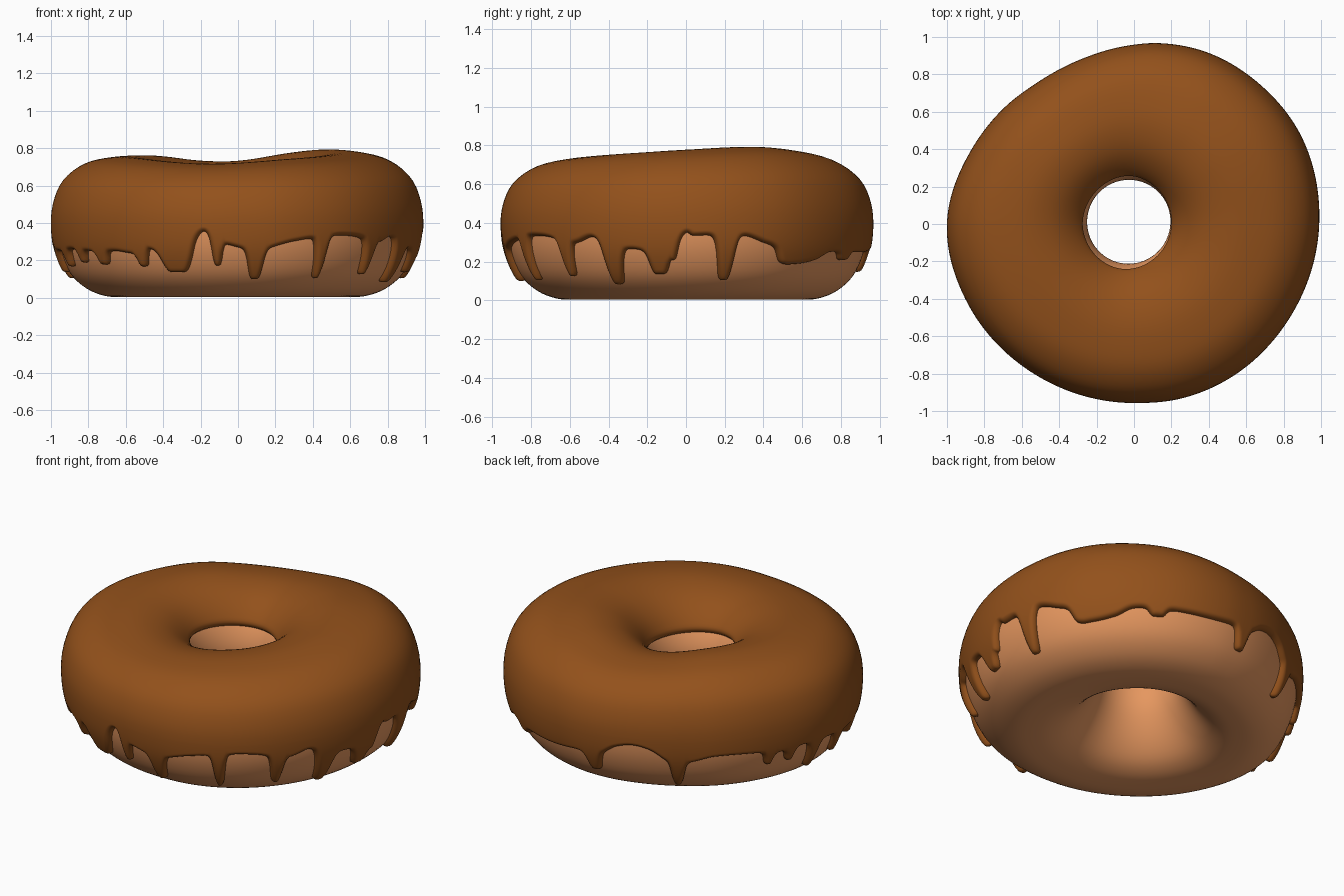
import bpy, math
from mathutils import Vector

if "Cube" in bpy.data.objects:
    bpy.data.objects.remove(bpy.data.objects["Cube"])

COLS = 720      # icing columns around the ring
THICK = 0.032   # icing thickness

def cyc(table, deg):
    """Smooth periodic interpolation of (degrees, value) pairs."""
    n = len(table)
    deg = deg % 360
    def p(i):
        return table[i % n][0] + 360 * (i // n), table[i % n][1]
    i = max([k for k in range(-1, n) if p(k)[0] <= deg])
    (x0, y0), (x1, y1), (x2, y2), (x3, y3) = p(i - 1), p(i), p(i + 1), p(i + 2)
    h = x2 - x1
    u = (deg - x1) / h
    m1, m2 = (y2 - y0) / (x2 - x0) * h, (y3 - y1) / (x3 - x1) * h
    return ((2*u**3 - 3*u*u + 1) * y1 + (u**3 - 2*u*u + u) * m1
            + (3*u*u - 2*u**3) * y2 + (u**3 - u*u) * m2)

# Outline of the ring seen from above, and height of its crest
OUTER = [(0, .99), (28, 1.01), (48, 1.005), (66, .998), (82, .976), (93, .952),
         (108, .925), (124, .916), (137, .93), (155, .955), (180, 1.0), (206, .985),
         (238, .962), (270, .957), (285, .966), (302, .97), (330, .972)]
CREST = [(0, .775), (35, .79), (60, .773), (90, .73), (110, .73), (140, .756),
         (165, .757), (200, .745), (255, .714), (300, .74), (335, .76)]

# Cross-section (0 = hole wall, 1 = outer wall; height)
PROFILE = [(.50, .005), (.64, .01), (.78, .05), (.90, .13), (.975, .25), (1, .38),
           (.985, .50), (.92, .61), (.78, .69), (.60, .722), (.42, .725), (.25, .69),
           (.12, .62), (.04, .53), (0, .42), (.02, .30), (.11, .17), (.23, .07), (.36, .02)]
NP = len(PROFILE)

def section(t):
    i, u = math.floor(t), t - math.floor(t)
    a, b, c, d = (Vector(PROFILE[(i + k) % NP]) for k in (-1, 0, 1, 2))
    return .5 * (2*b + (c - a)*u + (2*a - 5*b + 4*c - d)*u*u + (3*b - a - 3*c + d)*u**3)

def ring_params(deg):
    th = math.radians(deg)
    hole = .223 - .028 * math.cos(th) + .012 * math.sin(th)
    return th, hole, cyc(OUTER, deg) - THICK, (cyc(CREST, deg) - THICK - .38) / (.725 - .38)

def point(params, t, off=0.0):
    th, hole, outer, k = params
    def flat(s):
        a, z = section(s)
        if z > .38:   # crest height varies round the ring, less so inside the hole
            z = .38 + (z - .38) * k
        return Vector((hole + a * (outer - hole), z))
    q = flat(t)
    if off:
        d = (flat(t + .02) - flat(t - .02)).normalized()
        q += off * Vector((d.y, -d.x))
    return (q.x * math.cos(th), q.x * math.sin(th), max(q.y, 0))

def t_at(z, lo, hi):
    """Profile position with height z between lo and hi."""
    up = section(hi).y > section(lo).y
    for _ in range(22):
        mid = (lo + hi) / 2
        if (section(mid).y < z) == up:
            lo = mid
        else:
            hi = mid
    return lo

def make(name, verts, faces, colour):
    me = bpy.data.meshes.new(name)
    me.from_pydata(verts, [], faces)
    me.polygons.foreach_set("use_smooth", [True] * len(me.polygons))
    mat = bpy.data.materials.new(name + "_colour")
    mat.diffuse_color = (*colour, 1)
    mat.use_nodes = True
    mat.node_tree.nodes["Principled BSDF"].inputs["Base Color"].default_value = mat.diffuse_color
    me.materials.append(mat)
    ob = bpy.data.objects.new(name, me)
    bpy.context.collection.objects.link(ob)

# Dough ring
M, K = 144, NP * 4
verts, faces = [], []
for i in range(M):
    pr = ring_params(i * 360 / M)
    verts += [point(pr, j / 4) for j in range(K)]
for i in range(M):
    for j in range(K):
        n, j2 = (i + 1) % M, (j + 1) % K
        faces.append((i*K + j, n*K + j, n*K + j2, i*K + j2))
make("dough", verts, faces, (.79, .31, .115))

# Height of the icing edge around the outside, between drips
EDGE = [(0, .35), (2, .335), (8, .34), (17, .34), (24, .30), (28, .27), (30.5, .20), (36, .19),
        (44, .21), (50, .25), (62, .25), (75, .25), (84, .26), (95, .28), (100, .325),
        (106, .345), (112, .325), (118, .27), (127, .26), (135, .29), (148, .29), (158, .27),
        (168, .28), (180, .27), (192, .25), (203, .26), (214, .25), (226, .25), (233, .24),
        (241, .27), (254, .27), (256, .33), (258.5, .36), (260.5, .34), (266, .29),
        (271, .27), (280, .27), (288, .30), (300, .33), (310, .33), (323, .30),
        (330, .33), (342, .27), (351, .27), (356, .28)]
# Drips: angle, half width, tip height
DRIPS = [(12.5, 2.8, .11), (58, 3, .21), (91, 2.8, .15), (122, 2.6, .095), (155, 1.8, .20),
         (163, 1.8, .20), (173, 2, .11), (185, 1.8, .14), (197, 2, .17), (208, 2, .19),
         (219, 2.6, .18), (236, 2.2, .17), (248.5, 5.5, .14), (263, 1.9, .175),
         (276, 2.8, .105), (298.5, 2.1, .11), (318.5, 2.3, .13), (336, 3.2, .09),
         (351.5, 3.6, .14), (355.5, 2, .21)]

def edge_z(deg):
    base = cyc(EDGE, deg)
    drop = 0
    for a, w, tip in DRIPS:
        x = abs((deg - a + 180) % 360 - 180) / w
        drop = max(drop, (base - tip) / (1 + x ** 6))
    return base - drop

edges = [edge_z(i * 360 / COLS) for i in range(COLS)]
STEP = math.radians(360 / COLS) * .93

def edge_distance(i, z):
    """Distance along the surface to the wavy edge."""
    best = 9
    for k in range(-6, 6):
        x0, y0 = k * STEP, (edges[(i + k) % COLS] - z) * 1.1
        dx, dy = STEP, (edges[(i + k + 1) % COLS] - z) * 1.1 - y0
        u = min(1, max(0, -(x0 * dx + y0 * dy) / (dx * dx + dy * dy)))
        best = min(best, math.hypot(x0 + u * dx, y0 + u * dy))
    return best

def lip(d, w=.03):
    u = 1 - min(d / w, 1)
    return -.006 + (THICK + .006) * math.sqrt(max(0, 1 - u * u))

# Icing shell: rounded lip below, smooth over the top, short lip in the hole
LOW, TOP = 20, 36
T_MID = t_at(.40, 4, 6)
verts, faces = [], []
ROWS = LOW + TOP + 1
for i in range(COLS):
    deg = i * 360 / COLS
    pr = ring_params(deg)
    t0 = t_at(edges[i], 1, 5)
    for j in range(LOW):
        t = t0 + (T_MID - t0) * (j / LOW) ** 1.6
        d = 0 if j == 0 else edge_distance(i, section(t).y)
        verts.append(point(pr, t, lip(d)))
    z_in = .535 - .015 * math.cos(pr[0])
    t1 = t_at(.38 + (z_in - .38) / pr[3], 11, 14)
    for j in range(TOP + 1):
        t = T_MID + (t1 - T_MID) * (1 - (1 - j / TOP) ** 1.3)
        verts.append(point(pr, t, lip((t1 - t) * .1)))
for i in range(COLS):
    n = (i + 1) % COLS
    for j in range(ROWS - 1):
        faces.append((i*ROWS + j, n*ROWS + j, n*ROWS + j + 1, i*ROWS + j + 1))
make("icing", verts, faces, (.29, .082, .011))
